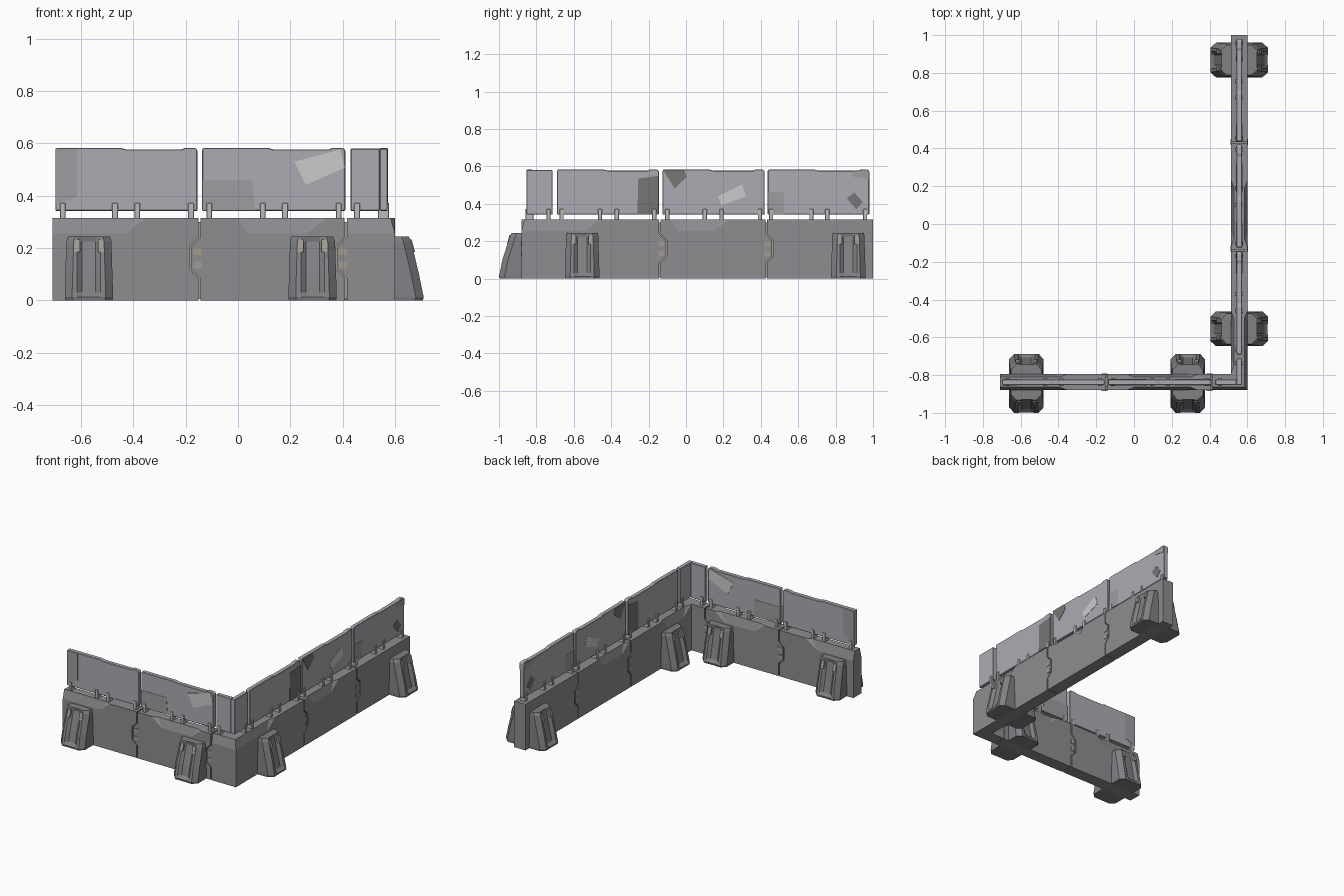
import bpy, bmesh, math
from mathutils import Vector

if "Cube" in bpy.data.objects:
    bpy.data.objects.remove(bpy.data.objects["Cube"])

CA, CB, T = -0.837, 0.557, 0.043      # wall centre lines and half thickness


def material(name, r, g, b):
    m = bpy.data.materials.new(name)
    m.diffuse_color = (r, g, b, 1)
    m.use_nodes = True
    m.node_tree.nodes["Principled BSDF"].inputs["Base Color"].default_value = m.diffuse_color
    return m


beige = material("beige", 0.36, 0.33, 0.29)
wall_grey = material("wall_grey", 0.27, 0.27, 0.285)
foot_grey = material("foot_grey", 0.22, 0.22, 0.235)
panel_grey = material("panel_grey", 0.41, 0.41, 0.45)
clip_grey = material("clip_grey", 0.5, 0.5, 0.5)
patch_tones = {"light": material("patch_light", 0.6, 0.6, 0.6),
               "mid": material("patch_mid", 0.34, 0.34, 0.35),
               "dark": material("patch_dark", 0.18, 0.18, 0.18)}


def P(arm, u, v, z):
    """u along the wall, v outward from its centre line."""
    return Vector((u, CA - v, z)) if arm == "front" else Vector((CB + v, u, z))


def finish(name, bm, mat=None, bevel=0):
    bmesh.ops.recalc_face_normals(bm, faces=bm.faces)
    me = bpy.data.meshes.new(name)
    bm.to_mesh(me)
    bm.free()
    ob = bpy.data.objects.new(name, me)
    bpy.context.collection.objects.link(ob)
    if mat:
        me.materials.append(mat)
    if bevel:
        m = ob.modifiers.new("bevel", "BEVEL")
        m.width, m.segments, m.limit_method = bevel, 1, "ANGLE"
    return ob


def loft(name, rings, mat=None, bevel=0):
    bm = bmesh.new()
    vs = [[bm.verts.new(p) for p in r] for r in rings]
    n = len(vs[0])
    bm.faces.new(vs[0])
    bm.faces.new(vs[-1])
    for a, b in zip(vs, vs[1:]):
        for i in range(n):
            j = (i + 1) % n
            bm.faces.new((a[i], a[j], b[j], b[i]))
    return finish(name, bm, mat, bevel)


def prism(name, arm, pts, v0, v1, mat=None, bevel=0):
    return loft(name, [[P(arm, u, v, z) for u, z in pts] for v in (v0, v1)], mat, bevel)


def box(name, arm, u0, u1, z0, z1, v0, v1, mat=None, bevel=0):
    return prism(name, arm, [(u0, z0), (u1, z0), (u1, z1), (u0, z1)], v0, v1, mat, bevel)


# base wall segments with interlocking joints and chamfered top cut-outs
def edge(u, bulge):
    if not bulge:
        return [(u, 0), (u, 0.315)]
    return [(u, 0), (u, 0.085), (u + bulge, 0.12), (u + bulge, 0.205), (u, 0.24), (u, 0.315)]


def chamfer_cutter(arm, a, b, side):
    bm = bmesh.new()
    for v, z, s in ((T, 0.255, 0.08), (T, 0.316, 0), (T - 0.016, 0.316, 0.04), (T - 0.016, 0.34, 0.04),
                    (T + 0.02, 0.255, 0.08), (T + 0.02, 0.316, 0), (T + 0.02, 0.34, 0)):
        for u in (a + s, b - s):
            bm.verts.new(P(arm, u, side * v, z))
    bmesh.ops.convex_hull(bm, input=bm.verts)
    return finish("chamfer_cutter", bm, wall_grey)


def segment(name, arm, u0, b0, u1, b1, cuts):
    ob = prism(name, arm, edge(u0, b0) + edge(u1, b1)[::-1], -T, T, wall_grey)
    cutters = [chamfer_cutter(*c) for c in cuts]
    for c in cutters:
        m = ob.modifiers.new("cut", "BOOLEAN")
        m.object, m.operation, m.solver = c, "DIFFERENCE", "EXACT"
    if cutters:
        bpy.context.view_layer.update()
        dg = bpy.context.evaluated_depsgraph_get()
        me = bpy.data.meshes.new_from_object(ob.evaluated_get(dg))
        ob.modifiers.clear()
        ob.data = me
        for c in cutters:
            bpy.data.objects.remove(c)


G, K = 0.004, 0.035
corner_cut = ("front", 0.34, 0.75, 1)
segment("front_base_left", "front", -0.71, 0, -0.147 - G, -K,
        [("front", -0.85, -0.35, s) for s in (1, -1)])
segment("front_base_right", "front", -0.147 + G, -K, 0.412 - G, -K,
        [("front", -0.04, 0.34, s) for s in (1, -1)])
segment("front_base_corner", "front", 0.412 + G, -K, CB - T, 0, [corner_cut])
segment("side_base_corner", "side", CA - T, 0, -0.14 - G, K,
        [corner_cut, ("side", -1.0, -0.46, 1), ("side", -0.79, -0.46, -1)])
segment("side_base_middle", "side", -0.14 + G, K, 0.43 - G, K,
        [("side", -0.12, 0.23, s) for s in (1, -1)])
segment("side_base_end", "side", 0.43 + G, K, 1.0, 0, [])

# inner core seen through the joints, and joint bolts
box("front_core", "front", -0.70, 0.53, 0.005, 0.3, -0.024, 0.024, beige)
box("side_core", "side", -0.85, 0.99, 0.005, 0.3, -0.024, 0.024, beige)
for arm, u in (("front", -0.155), ("front", 0.4), ("side", -0.13), ("side", 0.435)):
    for z in (0.135, 0.187):
        box("joint_bolt", arm, u - 0.016, u + 0.016, z - 0.013, z + 0.013, -T - 0.003, T + 0.003, beige)


# upper armour panels
PT = 0.015


def panel(name, arm, a, b):
    w = b - a
    top = [(b, 0.575), (b - 0.01, 0.583), (b - 0.05, 0.583), (b - 0.06, 0.577), (a + 0.5 * w, 0.577),
           (a + 0.46 * w, 0.583), (a + 0.005, 0.583), (a, 0.578)]
    prism(name, arm, [(a, 0.342), (b, 0.342)] + (top if w > 0.3 else [(b, 0.58), (a, 0.58)]),
          -PT, PT, panel_grey, 0.003)


for i, (a, b) in enumerate(((-0.698, -0.155), (-0.137, 0.41))):
    panel(f"front_panel_{i}", "front", a, b)
for i, (a, b) in enumerate(((-0.69, -0.145), (-0.125, 0.42), (0.437, 0.98))):
    panel(f"side_panel_{i}", "side", a, b)
panel("corner_panel_front", "front", 0.43, CB - PT)
panel("corner_panel_side", "side", CA - PT, -0.713)

# repair patches on the panels
patches = [
    ("front", "mid", [(-0.697, 0.37), (-0.615, 0.395), (-0.615, 0.58), (-0.697, 0.58)]),
    ("front", "mid", [(-0.136, 0.344), (0.065, 0.344), (0.055, 0.458), (-0.136, 0.458)]),
    ("front", "light", [(0.215, 0.53), (0.26, 0.442), (0.409, 0.508), (0.39, 0.576)]),
    ("side", "dark", [(-0.26, 0.344), (-0.146, 0.344), (-0.146, 0.55), (-0.255, 0.535)]),
    ("side", "dark", [(-0.122, 0.58), (-0.06, 0.482), (0.005, 0.545), (-0.01, 0.58)]),
    ("side", "light", [(0.17, 0.44), (0.19, 0.392), (0.32, 0.44), (0.30, 0.505)]),
    ("side", "mid", [(0.438, 0.344), (0.525, 0.344), (0.525, 0.462), (0.438, 0.462)]),
    ("side", "dark", [(0.86, 0.43), (0.91, 0.37), (0.945, 0.41), (0.9, 0.46)]),
    ("side", "mid", [(0.89, 0.545), (0.978, 0.53), (0.978, 0.575), (0.89, 0.575)]),
]
for arm, tone, pts in patches:
    prism("panel_patch", arm, pts, -PT - 0.002, PT + 0.002, patch_tones[tone])

# clips holding the panels on the base
clips = {"front": (-0.67, -0.47, -0.385, -0.18, -0.11, 0.095, 0.18, 0.385, 0.455),
         "side": (-0.735, -0.665, -0.46, -0.37, -0.17, -0.10, 0.1, 0.19, 0.395, 0.455, 0.67, 0.755, 0.958)}
for arm, us in clips.items():
    for u in us:
        box("panel_clip", arm, u - 0.011, u + 0.011, 0.30, 0.372, -0.021, 0.021, clip_grey, 0.002)


# tapering support feet on both faces of the wall, with a shallow front channel
def foot(arm, u, side, reach):
    rings = []
    for z, w, e, n in ((0, 0.09, reach - 0.003, 0.001), (0.012, 0.092, reach, 0.002),
                       (0.03, 0.092, reach - 0.004, 0.016), (0.1, 0.09, reach - 0.018, 0.018),
                       (0.225, 0.086, 0.105, 0.016), (0.245, 0.08, 0.096, 0.003)):
        half = [(0.026, e - n), (0.045, e), (w - 0.028, e), (w, e - 0.03), (w, 0.03)]
        sec = half + [(-a, v) for a, v in half[::-1]]
        rings.append([P(arm, u + a, side * v, z) for a, v in sec])
    loft("support_foot", rings, foot_grey)
    for s in (-1, 1):
        pts = ((0.107, 0.233), (0.12, 0.185), (0.08, 0.185), (0.08, 0.233))
        loft("foot_tab", [[P(arm, u + s * k, side * v, z) for v, z in pts] for k in (0.034, 0.057)], beige)


for side in (1, -1):
    for u in (-0.57, 0.285):
        foot("front", u, side, 0.163 if side > 0 else 0.15)
    for u in (-0.555, 0.868):
        foot("side", u, side, 0.153)
